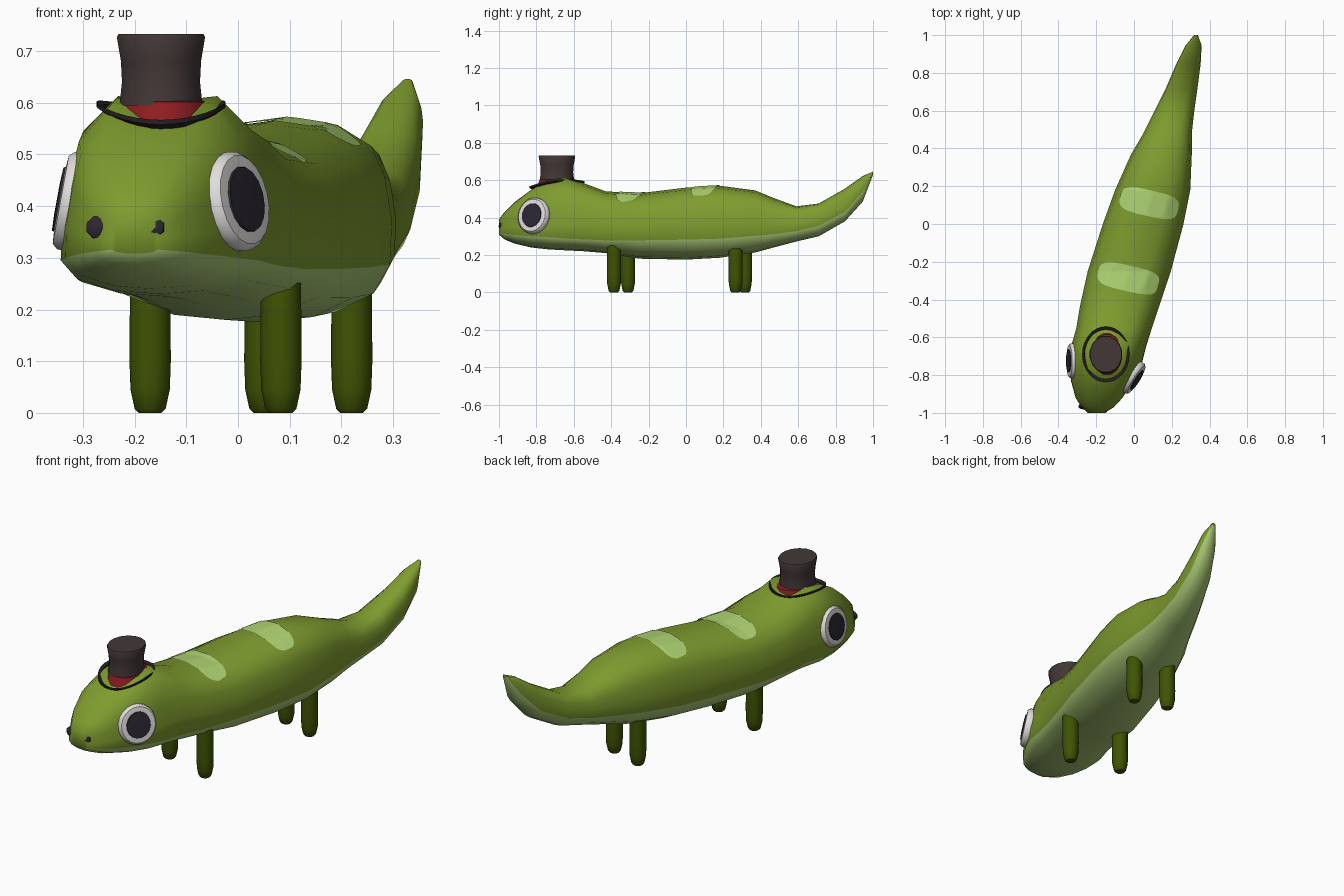
import bpy, bmesh, math
from mathutils import Vector
from mathutils.bvhtree import BVHTree

if "Cube" in bpy.data.objects:
    bpy.data.objects.remove(bpy.data.objects["Cube"])


def material(name, rgb):
    m = bpy.data.materials.new(name)
    m.diffuse_color = (*rgb, 1)
    m.use_nodes = True
    m.node_tree.nodes["Principled BSDF"].inputs["Base Color"].default_value = m.diffuse_color
    return m


GREEN = material("leaf green", (0.21, 0.33, 0.028))
BELLY = material("pale belly green", (0.38, 0.55, 0.17))
STRIPE = material("light stripe green", (0.43, 0.66, 0.17))
LEG = material("dark moss green", (0.05, 0.088, 0.001))
HAT = material("hat brown", (0.056, 0.038, 0.038))
BRIM = material("brim black", (0.02, 0.014, 0.018))
RED = material("band red", (0.28, 0.013, 0.015))
WHITE = material("eye white", (0.75, 0.73, 0.71))
DARK = material("pupil dark", (0.025, 0.02, 0.032))


def finish(bm, name, mats, angle=40):
    bmesh.ops.recalc_face_normals(bm, faces=bm.faces[:])
    mesh = bpy.data.meshes.new(name)
    bm.to_mesh(mesh)
    bm.free()
    ob = bpy.data.objects.new(name, mesh)
    bpy.context.collection.objects.link(ob)
    for m in mats:
        mesh.materials.append(m)
    bpy.ops.object.select_all(action='DESELECT')
    ob.select_set(True)
    bpy.context.view_layer.objects.active = ob
    bpy.ops.object.shade_smooth_by_angle(angle=math.radians(angle))
    return ob


def loft(bm, rings, closed=True):
    """Skin a list of vertex rings and cap both ends."""
    for a, b in zip(rings, rings[1:]):
        n = len(a)
        for i in range(n):
            j = (i + 1) % n
            bm.faces.new((a[i], a[j], b[j], b[i]))
    if closed:
        bm.faces.new(rings[0][::-1])
        bm.faces.new(rings[-1])


def lathe(name, profile, loc, mat, axis=(0, 0, 1), sides=12, stretch=1.0):
    """Turn (radius, height) points around an axis through loc."""
    w = Vector(axis).normalized()
    u = Vector((0, 1, 0)) if abs(w.z) > 0.9 else Vector((0, 0, 1))
    u = (u - w * u.dot(w)).normalized()
    v = w.cross(u)
    bm = bmesh.new()
    rings = []
    for r, h in profile:
        ring = []
        for i in range(sides):
            t = 2 * math.pi * (i + 0.5) / sides
            p = Vector(loc) + u * (r * stretch * math.cos(t)) + v * (r * math.sin(t)) + w * h
            ring.append(bm.verts.new(p))
        rings.append(ring)
    loft(bm, rings)
    return finish(bm, name, [mat])


# Body: stations are y, left x, right x, bottom z, belly edge z, top z
stations = [
    (-1.00, -.245, -.155, .308, .316, .39), (-.97, -.28, -.105, .283, .312, .43),
    (-.92, -.312, -.058, .262, .307, .48), (-.83, -.337, .002, .24, .30, .547),
    (-.74, -.347, .045, .23, .295, .576), (-.65, -.34, .068, .225, .288, .602),
    (-.55, -.305, .095, .22, .283, .585), (-.43, -.285, .135, .21, .278, .54),
    (-.25, -.245, .195, .18, .278, .53), (0, -.165, .262, .175, .282, .56),
    (.18, -.10, .298, .185, .287, .57), (.37, -.015, .306, .213, .302, .545),
    (.48, .05, .306, .243, .312, .50), (.59, .105, .318, .272, .327, .46),
    (.71, .165, .335, .30, .355, .475), (.85, .225, .353, .38, .43, .555),
    (.945, .272, .358, .485, .54, .622), (1.0, .318, .338, .628, .637, .646)]
lower = [(0, 0), (.45, .10), (.82, .45), (.98, 1)]
upper = [(1, .3), (.93, .6), (.80, .81), (.47, .955), (0, 1)]
head_upper = [(.97, .25), (.90, .55), (.80, .82), (.47, .97), (0, 1)]
# The crown of the head is hollowed under the hat: shoulder heights by station
hollow = {-.74: 1.08, -.65: 1.035, -.83: 1.0}

bm = bmesh.new()
rings = []
for y, xl, xr, zb, zm, zt in stations:
    half = [(u, zb + v * (zm - zb)) for u, v in lower]
    for k, (u, v) in enumerate(head_upper if y < -.6 else upper):
        if k == 3:
            v = hollow.get(y, v)
        half.append((u, zm + v * (zt - zm)))
    outline = half + [(-u, z) for u, z in half[-2:0:-1]]
    cx, hw = (xl + xr) / 2, (xr - xl) / 2
    rings.append([bm.verts.new((cx + u * hw, y, z)) for u, z in outline])
loft(bm, rings)
# Belly colour on the faces under the belly edge
belly_rows = {0, 1, 2, 13, 14, 15}
bm.faces.ensure_lookup_table()
for k, f in enumerate(bm.faces):
    if k < 16 * (len(stations) - 1) and k % 16 in belly_rows:
        f.material_index = 1
bm.normal_update()
body_tree = BVHTree.FromBMesh(bm)
finish(bm, "body", [GREEN, BELLY], 60)

# Stripes: thin rounded plates laid over the back
side = Vector((.975, -.22))
along = Vector((.22, .975))
for name, cx, cy, length in (("front_stripe", -.03, -.288, .162),
                             ("rear_stripe", .08, .11, .155)):
    bm = bmesh.new()
    rings = []
    for k in range(1, 13):
        ring = []
        for i in range(40):
            t = 2 * math.pi * i / 40
            c, s = math.cos(t), math.sin(t)
            r = (abs(c) ** 3.5 + abs(s) ** 3.5) ** (-1 / 3.5) * k / 12
            p = Vector((cx, cy)) + side * (r * c * length) + along * (r * s * .068)
            hit = body_tree.ray_cast(Vector((p.x, p.y, 2)), Vector((0, 0, -1)))
            n = hit[1] if hit[1].z > 0 else -hit[1]
            ring.append(bm.verts.new(hit[0] + n * .004))
        rings.append(ring)
    loft(bm, rings, closed=False)
    bm.faces.new(rings[0])
    ob = finish(bm, name, [STRIPE], 60)
    if ob.data.polygons[0].normal.z < 0:
        ob.data.flip_normals()

# Legs
leg = [(.022, 0), (.030, .008), (.038, .045), (.040, .10), (.039, .265)]
for name, x, y in (("front_left_leg", -.17, -.31), ("front_right_leg", .083, -.385),
                   ("back_left_leg", .052, .315), ("back_right_leg", .22, .265)):
    lathe(name, leg, (x, y, 0), LEG, sides=10)

# Eyes: white disc with rounded rim and a dark pupil plate
for tag, loc, axis in (("left", (-.339, -.725, .412), (-.98, .0, .18)),
                       ("right", (.010, -.822, .412), (.83, -.53, .18))):
    lathe(tag + "_eye", [(.085, -.06), (.095, -.02), (.094, -.006), (.085, .004), (.06, .006)],
          loc, WHITE, axis, 20, 1.03)
    lathe(tag + "_pupil", [(.062, .002), (.060, .010), (.03, .0115)], loc, DARK, axis, 16, 1.06)

# Nostrils
for tag, loc in (("left", (-.273, -.974, .36)), ("right", (-.165, -.994, .36))):
    lathe(tag + "_nostril", [(.014, -.03), (.023, -.012), (.022, -.002), (.012, .005)],
          loc, DARK, (-.15, -1, .15), 8)

# Hat crown and band
hat_x, hat_y = -.149, -.69
lathe("hat_crown", [(.082, .595), (.077, .64), (.079, .68), (.087, .727), (.084, .733)],
      (hat_x, hat_y, 0), HAT, sides=16, stretch=1.15)
lathe("hat_band", [(.096, .55), (.09, .575), (.083, .602), (.07, .606)],
      (hat_x + .006, hat_y + .006, 0), RED, sides=16, stretch=1.22)

# Hat brim: a saddle-shaped rim, raised at the sides and back
bm = bmesh.new()
section = [(.89, -.008), (1.0, .001), (1.0, .010), (.89, .003)]
rings = []
for r, dz in section + section[:1]:
    ring = []
    for i in range(32):
        t = 2 * math.pi * i / 32
        c, s = math.cos(t), math.sin(t)
        z = .571 + .021 * c * c + .014 * s + dz
        ring.append(bm.verts.new((hat_x + r * .125 * c, hat_y + r * .147 * s, z)))
    rings.append(ring)
loft(bm, rings, closed=False)
bmesh.ops.remove_doubles(bm, verts=bm.verts[:], dist=1e-5)
finish(bm, "hat_brim", [BRIM])
